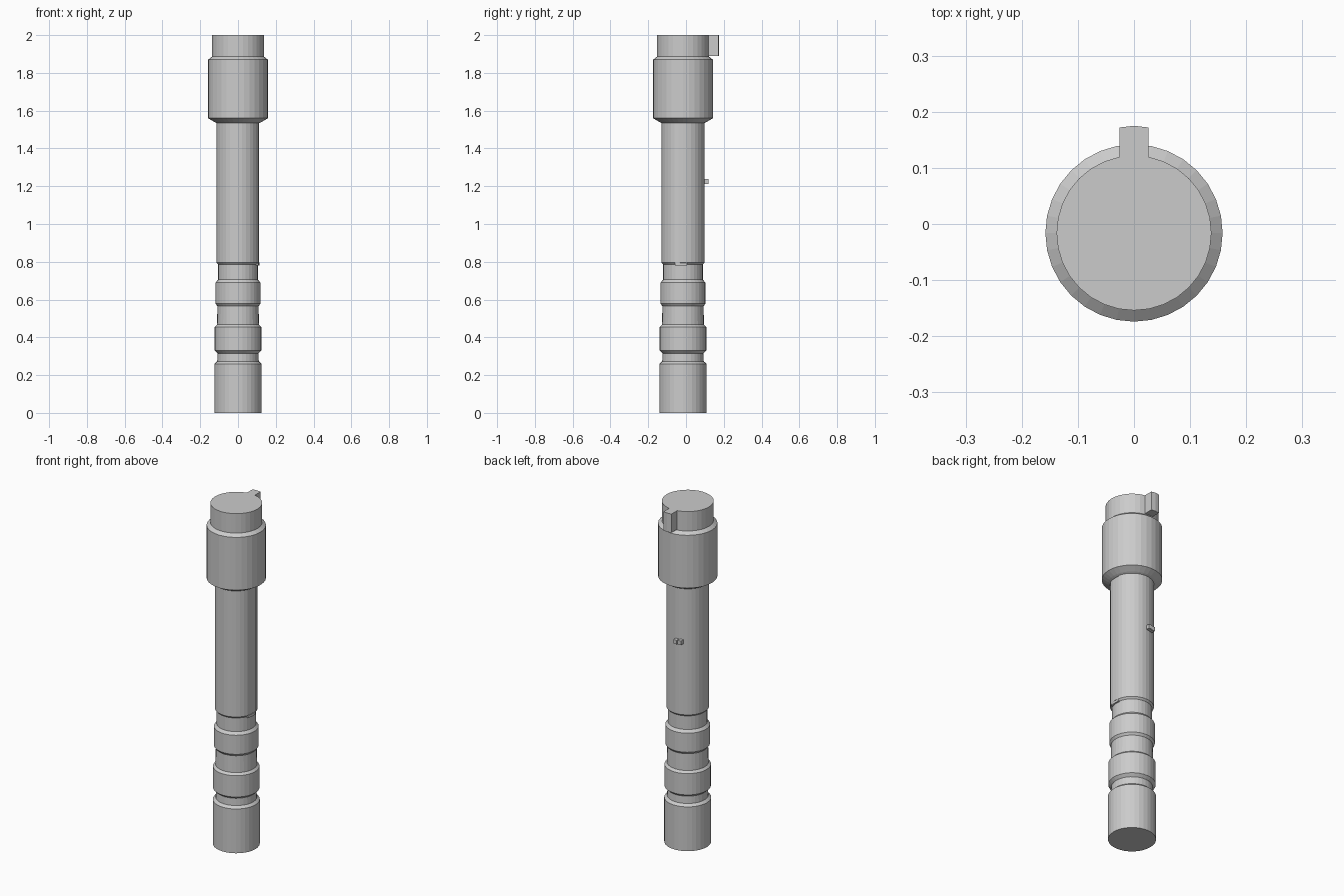
import bpy, bmesh, math

if "Cube" in bpy.data.objects:
    bpy.data.objects.remove(bpy.data.objects["Cube"])

SIDES = 32
AXIS_Y = -0.016


def finish(name, bm):
    bmesh.ops.recalc_face_normals(bm, faces=bm.faces)
    mesh = bpy.data.meshes.new(name)
    bm.to_mesh(mesh)
    bm.free()
    ob = bpy.data.objects.new(name, mesh)
    bpy.context.collection.objects.link(ob)
    return ob


def lathe(name, profile):
    """Capped solid of revolution from (radius, z) points."""
    bm = bmesh.new()
    rings = []
    for r, z in profile:
        rings.append([bm.verts.new((r * math.cos(2 * math.pi * i / SIDES),
                                    AXIS_Y + r * math.sin(2 * math.pi * i / SIDES), z))
                      for i in range(SIDES)])
    for a, b in zip(rings, rings[1:]):
        for i in range(SIDES):
            j = (i + 1) % SIDES
            bm.faces.new((a[i], a[j], b[j], b[i]))
    bm.faces.new(rings[0])
    bm.faces.new(rings[-1])
    return finish(name, bm)


def prism(name, outline, z0, z1):
    """Vertical extrusion of an (x, y) outline."""
    bm = bmesh.new()
    face = bm.faces.new([bm.verts.new((x, y, z0)) for x, y in outline])
    top = bmesh.ops.extrude_face_region(bm, geom=[face])["geom"]
    for v in top:
        if isinstance(v, bmesh.types.BMVert):
            v.co.z = z1
    return finish(name, bm)


# Turned handle: pommel, grooves and rings, plain grip, wide head, top cap
handle = lathe("handle", [
    (0.125, 0), (0.125, 0.26), (0.11, 0.273),
    (0.108, 0.315), (0.124, 0.33), (0.124, 0.455), (0.111, 0.467),
    (0.109, 0.565), (0.119, 0.578), (0.119, 0.69), (0.105, 0.705),
    (0.105, 0.785), (0.114, 0.795), (0.114, 1.535),
    (0.125, 1.54), (0.158, 1.56), (0.158, 1.87), (0.138, 1.886), (0.138, 2.0)])

# Shallow channel down the right side of the grip
cutter = prism("channel_cutter", [
    (0.104, -0.063), (0.108, -0.041), (0.109, -0.016), (0.108, 0.006),
    (0.14, 0.006), (0.14, -0.063)], 0.795, 1.535)
cutter.hide_render = True
cutter.hide_viewport = True
cut = handle.modifiers.new("channel", 'BOOLEAN')
cut.object = cutter
cut.operation = 'DIFFERENCE'
cut.solver = 'EXACT'

# Small lip at the lower end of the channel
prism("channel_lip", [(0.09, -0.058), (0.106, -0.058), (0.112, -0.038),
                      (0.113, -0.016), (0.112, 0.004), (0.09, 0.004)], 0.781, 0.796)

# Lug at the back of the top cap, with a slightly rounded outer face
prism("top_lug", [(-0.026, 0.10), (0.026, 0.10), (0.026, 0.172),
                  (0, 0.175), (-0.026, 0.172)], 1.89, 2.0)

# Pair of small studs on the back of the grip
for i, (x, y) in enumerate([(-0.012, 0.119), (-0.036, 0.114)]):
    prism(f"back_stud_{i + 1}", [(x - 0.01, 0.08), (x + 0.01, 0.08),
                                 (x + 0.01, y), (x - 0.01, y)], 1.213, 1.237)
